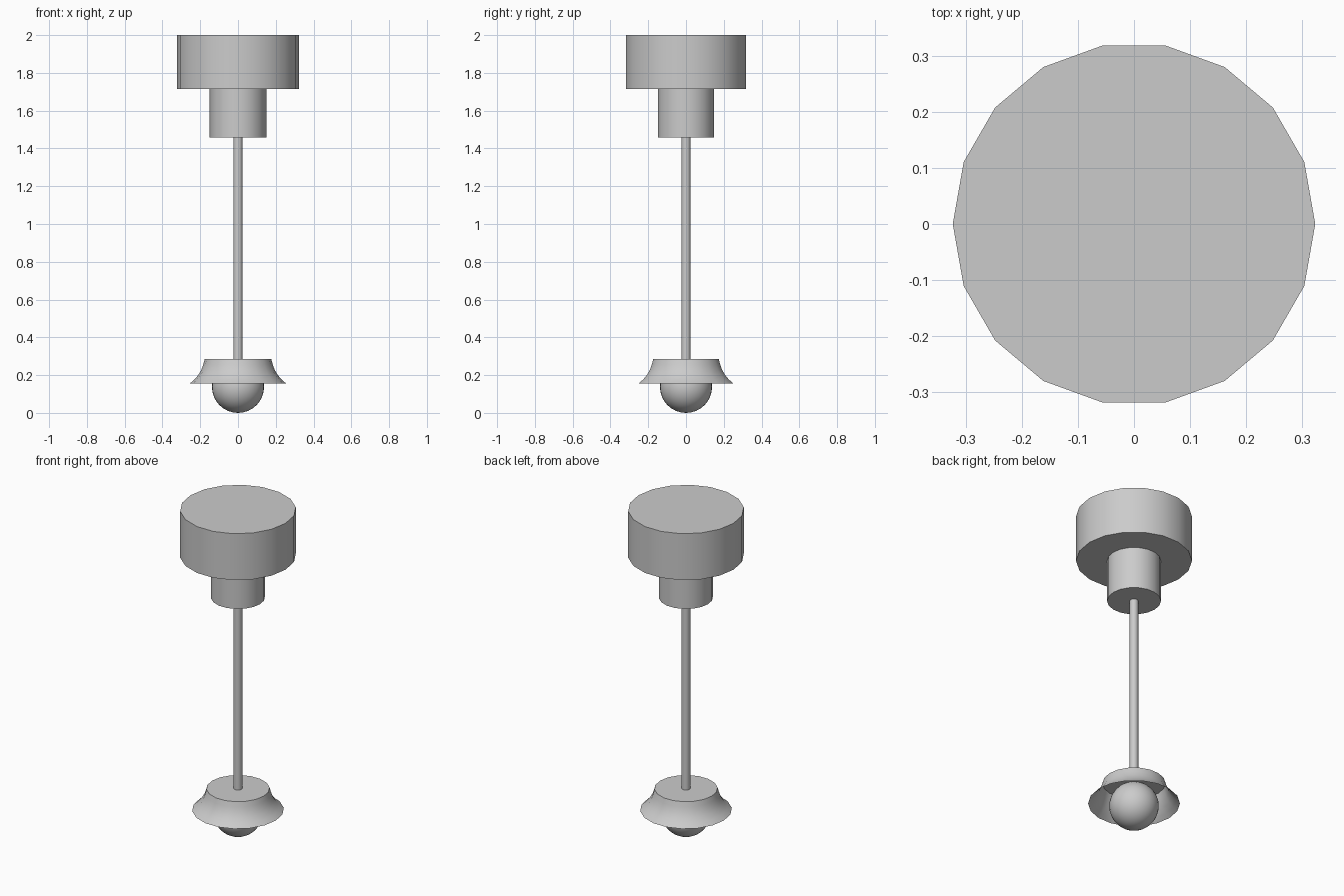
import bpy, bmesh, math

if "Cube" in bpy.data.objects:
    bpy.data.objects.remove(bpy.data.objects["Cube"])


def finish(bm, name):
    bmesh.ops.remove_doubles(bm, verts=bm.verts, dist=1e-5)
    bmesh.ops.recalc_face_normals(bm, faces=bm.faces)
    mesh = bpy.data.meshes.new(name)
    bm.to_mesh(mesh)
    bm.free()
    ob = bpy.data.objects.new(name, mesh)
    bpy.context.collection.objects.link(ob)
    bpy.ops.object.select_all(action='DESELECT')
    ob.select_set(True)
    bpy.context.view_layer.objects.active = ob
    bpy.ops.object.shade_smooth_by_angle(angle=math.radians(40))
    return ob


def lathe(name, profile, sides=18, cap_bottom=True, cap_top=True):
    """Revolve (radius, z) points, listed bottom to top, with a corner on +x."""
    bm = bmesh.new()
    rings = []
    for r, z in profile:
        rings.append([bm.verts.new((r * math.cos(2 * math.pi * i / sides),
                                    r * math.sin(2 * math.pi * i / sides), z))
                      for i in range(sides)])
    for a, b in zip(rings, rings[1:]):
        for i in range(sides):
            j = (i + 1) % sides
            bm.faces.new((a[i], a[j], b[j], b[i]))
    if cap_bottom:
        bm.faces.new(rings[0][::-1])
    if cap_top:
        bm.faces.new(rings[-1])
    return finish(bm, name)


# Ceiling mount: wide canopy and narrower collar
lathe("ceiling_canopy", [(0.323, 1.715), (0.323, 2.0)])
lathe("canopy_collar", [(0.15, 1.457), (0.15, 1.715)])

# Hanging rod
lathe("hanging_rod", [(0.024, 0.285), (0.024, 1.457)])

# Flared shade, open underneath
lathe("lamp_shade", [(0.256, 0.155), (0.231, 0.176), (0.210, 0.201),
                     (0.194, 0.228), (0.184, 0.256), (0.176, 0.285)],
      cap_bottom=False)

# Round bulb
bm = bmesh.new()
bmesh.ops.create_uvsphere(bm, u_segments=32, v_segments=16, radius=0.138)
bmesh.ops.translate(bm, verts=bm.verts, vec=(0, 0, 0.138))
finish(bm, "bulb")
